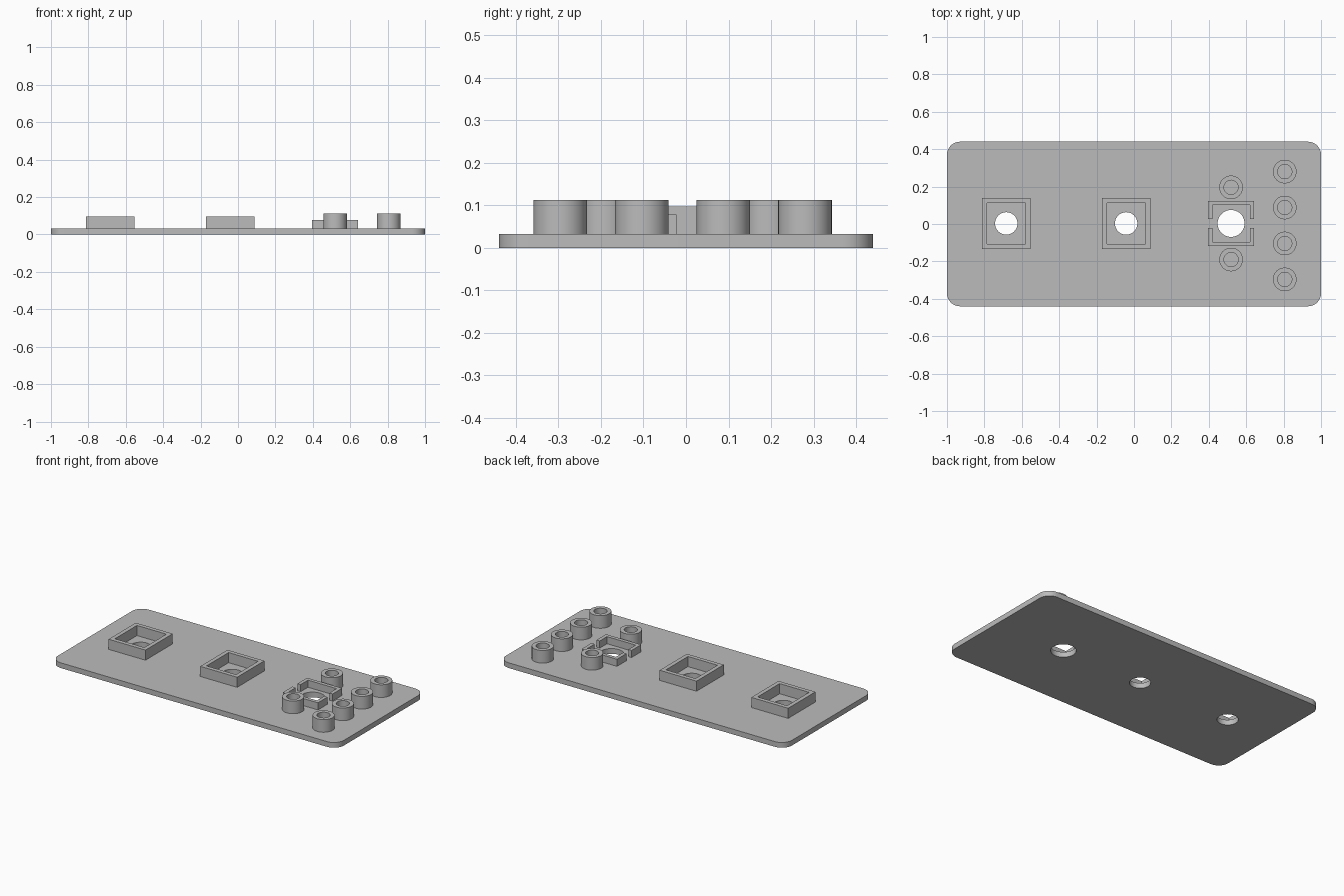
import bpy, bmesh
from math import cos, sin, pi, radians

cube = bpy.data.objects.get("Cube")
if cube:
    bpy.data.objects.remove(cube, do_unlink=True)

grey = bpy.data.materials.new("plain grey")
grey.use_nodes = True
colour = (0.5, 0.5, 0.5, 1)
grey.diffuse_color = colour
grey.node_tree.nodes["Principled BSDF"].inputs["Base Color"].default_value = colour

PLATE_TOP = 0.033
MID_Y = 0.003


def circle(x, y, r, n=48):
    return [(x + r * cos(2 * pi * i / n), y + r * sin(2 * pi * i / n)) for i in range(n)]


def rect(x, y, hx, hy):
    return [(x - hx, y - hy), (x + hx, y - hy), (x + hx, y + hy), (x - hx, y + hy)]


def rounded_rect(hx, hy, r, steps=10):
    points = []
    for k, (sx, sy) in enumerate([(1, 1), (-1, 1), (-1, -1), (1, -1)]):
        for i in range(steps + 1):
            a = pi / 2 * (k + i / steps)
            points.append((sx * (hx - r) + r * cos(a), sy * (hy - r) + r * sin(a)))
    return points


def extrude_profile(name, loops, z0, z1):
    """Fill the outlines (inner loops become holes) and extrude from z0 to z1."""
    curve = bpy.data.curves.new(name, "CURVE")
    curve.dimensions = "2D"
    curve.fill_mode = "BOTH"
    curve.extrude = (z1 - z0) / 2
    for loop in loops:
        spline = curve.splines.new("POLY")
        spline.points.add(len(loop) - 1)
        for point, (x, y) in zip(spline.points, loop):
            point.co = (x, y, 0, 1)
        spline.use_cyclic_u = True
    obj = bpy.data.objects.new(name, curve)
    bpy.context.collection.objects.link(obj)
    bpy.ops.object.select_all(action="DESELECT")
    obj.select_set(True)
    bpy.context.view_layer.objects.active = obj
    bpy.ops.object.convert(target="MESH")
    obj = bpy.context.object
    # Weld caps to walls and set the part at its height
    bm = bmesh.new()
    bm.from_mesh(obj.data)
    bmesh.ops.remove_doubles(bm, verts=bm.verts, dist=0.0001)
    bmesh.ops.translate(bm, verts=bm.verts, vec=(0, 0, (z0 + z1) / 2))
    bmesh.ops.recalc_face_normals(bm, faces=bm.faces)
    bm.to_mesh(obj.data)
    bm.free()
    obj.data.materials.clear()
    obj.data.materials.append(grey)
    bpy.ops.object.shade_smooth_by_angle(angle=radians(30))
    return obj


# Base plate with three round through holes
FRAME_X = {"left": -0.683, "middle": -0.042}
SOCKET_X = 0.519
holes = [circle(x, MID_Y, 0.06) for x in FRAME_X.values()]
holes.append(circle(SOCKET_X, MID_Y, 0.072))
extrude_profile("base_plate", [rounded_rect(1, 0.44, 0.07)] + holes, 0, PLATE_TOP)

# Square frames around the two smaller holes
for side, x in FRAME_X.items():
    extrude_profile("square_frame_" + side,
                    [rect(x, MID_Y, 0.129, 0.136), rect(x, MID_Y, 0.103, 0.11)],
                    PLATE_TOP, 0.097)

# Notched frame around the large hole, as two mirrored brackets
for name, s in (("back", 1), ("front", -1)):
    half = [(0.123, 0.025), (0.123, 0.121), (-0.123, 0.121), (-0.123, 0.025),
            (-0.1, 0.025), (-0.1, 0.098), (0.1, 0.098), (0.1, 0.025)]
    extrude_profile("notched_frame_" + name,
                    [[(SOCKET_X + x, MID_Y + s * y) for x, y in half]],
                    PLATE_TOP, 0.078)

# Hollow posts: a pair beside the notched frame and a row along the edge
posts = [(SOCKET_X, MID_Y + s * 0.193) for s in (-1, 1)]
posts += [(0.806, -0.008 + (i - 1.5) * 0.192) for i in range(4)]
for i, (x, y) in enumerate(posts):
    extrude_profile(f"hollow_post_{i + 1}",
                    [circle(x, y, 0.063), circle(x, y, 0.038)],
                    PLATE_TOP, 0.113)
